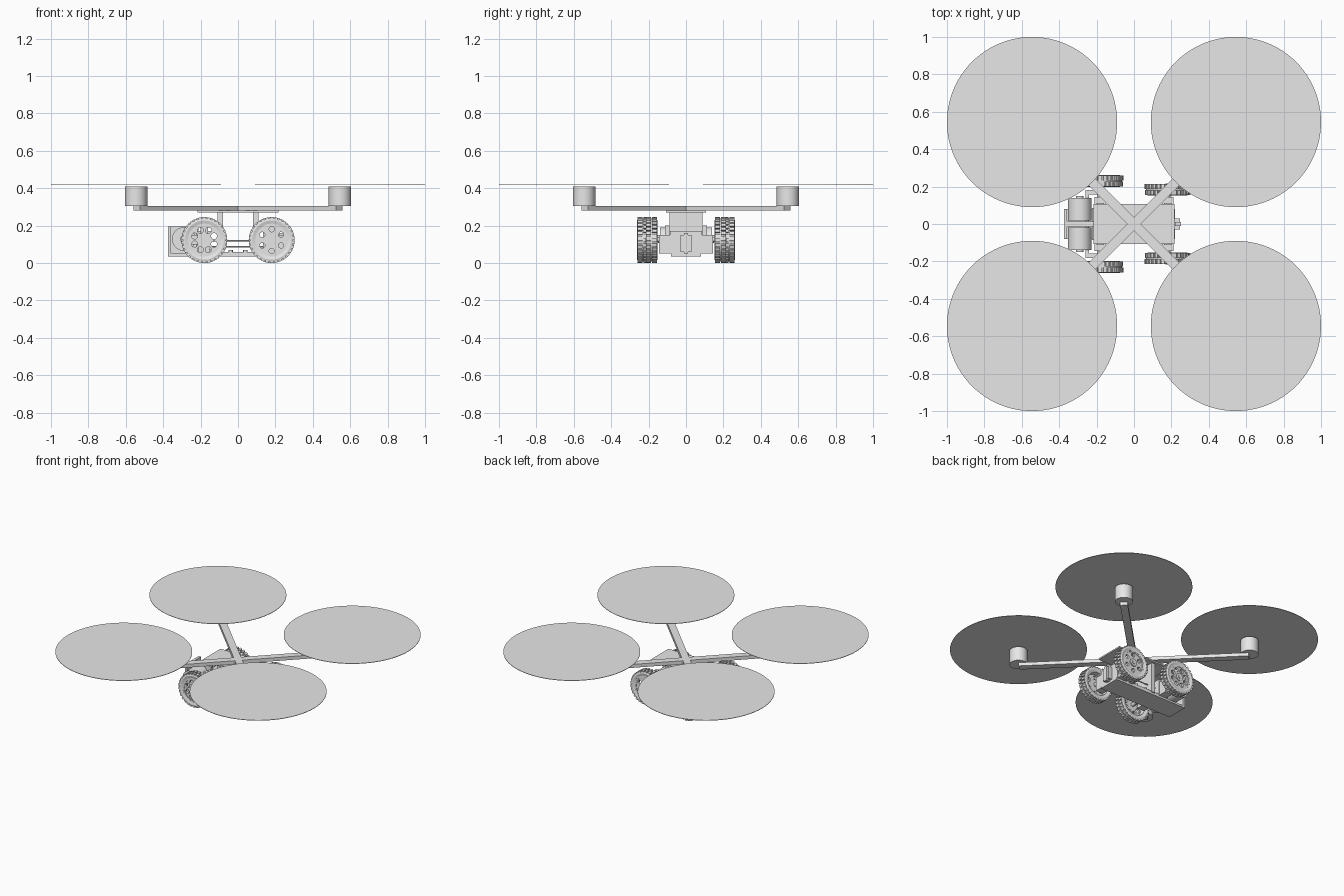
import bpy, bmesh
from math import pi, cos, sin
from mathutils import Matrix, Vector

cube = bpy.data.objects.get("Cube")
if cube:
    bpy.data.objects.remove(cube)

grey = bpy.data.materials.new("light grey")
grey.use_nodes = True
grey.diffuse_color = (0.8, 0.8, 0.8, 1)
grey.node_tree.nodes["Principled BSDF"].inputs["Base Color"].default_value = (0.8, 0.8, 0.8, 1)


def finish(name, bm, smooth=False):
    bmesh.ops.recalc_face_normals(bm, faces=bm.faces)
    mesh = bpy.data.meshes.new(name)
    bm.to_mesh(mesh)
    bm.free()
    mesh.materials.append(grey)
    ob = bpy.data.objects.new(name, mesh)
    bpy.context.collection.objects.link(ob)
    if smooth:
        bpy.ops.object.select_all(action='DESELECT')
        ob.select_set(True)
        bpy.context.view_layer.objects.active = ob
        bpy.ops.object.shade_smooth_by_angle()
    return ob


def add_box(bm, x0, x1, y0, y1, z0, z1, turn=Matrix()):
    place = Matrix.Translation(((x0 + x1) / 2, (y0 + y1) / 2, (z0 + z1) / 2))
    bmesh.ops.create_cube(bm, size=1, matrix=turn @ place @ Matrix.Diagonal((x1 - x0, y1 - y0, z1 - z0, 1)))


def box(name, *size, turn=Matrix()):
    bm = bmesh.new()
    add_box(bm, *size, turn=turn)
    return finish(name, bm)


def add_cyl(bm, centre, radius, length, axis='Z', sides=32):
    turn = Vector((axis == 'X', axis == 'Y', axis == 'Z')).to_track_quat('Z', 'Y').to_matrix().to_4x4()
    bmesh.ops.create_cone(bm, cap_ends=True, segments=sides, radius1=radius, radius2=radius,
                          depth=length, matrix=Matrix.Translation(centre) @ turn)


def cyl(name, *spec):
    bm = bmesh.new()
    add_cyl(bm, *spec)
    return finish(name, bm, True)


def lathe(bm, profile, sides=48):
    """Spin a closed (radius, y) outline around the y axis."""
    rings = [[bm.verts.new((r * cos(2 * pi * i / sides), y, r * sin(2 * pi * i / sides)))
              for r, y in profile] for i in range(sides)]
    n = len(profile)
    for i in range(sides):
        a, b = rings[i], rings[(i + 1) % sides]
        for j in range(n):
            k = (j + 1) % n
            bm.faces.new((a[j], a[k], b[k], b[j]))


# Rotor discs, motors and crossed arms
for sx, sy, where in ((1, -1, "front_left"), (-1, -1, "front_right"), (1, 1, "back_left"), (-1, 1, "back_right")):
    x, y = sx * 0.545, sy * 0.545
    cyl(where + "_rotor_disc", (x, y, 0.419), 0.455, 0.003, 'Z', 96)
    cyl(where + "_rotor_motor", (x, y, 0.356), 0.06, 0.104, 'Z', 48)
for name, angle in (("rising_arm", pi / 4), ("falling_arm", -pi / 4)):
    box(name, -0.767, 0.767, -0.025, 0.025, 0.28, 0.305, turn=Matrix.Rotation(angle, 4, 'Z'))

# Top plate on two upright panels
box("top_plate", -0.217, 0.217, -0.107, 0.107, 0.27, 0.28)
for s, name in ((-1, "right_upright"), (1, "left_upright")):
    box(name, s * 0.095 - 0.015, s * 0.095 + 0.015, -0.088, 0.088, 0.05, 0.27)

# Chassis floor, beams and knobs
box("chassis_floor", -0.37, 0.22, -0.08, 0.08, 0.036, 0.05)
for s in (-1, 1):
    box("side_rail", -0.22, 0.2, s * 0.07 - 0.01, s * 0.07 + 0.01, 0.05, 0.06)
    cyl("upper_rod", (0, s * 0.045, 0.12), 0.004, 0.4, 'X', 12)
    cyl("lower_rod", (0, s * 0.03, 0.086), 0.004, 0.4, 'X', 12)
    for x in (-0.04, 0.04):
        cyl("floor_knob", (x, s * 0.07, 0.064), 0.012, 0.012, 'Z', 16)
box("rear_bumper", 0.19, 0.245, -0.03, 0.03, 0.06, 0.15)
box("bumper_latch", 0.22, 0.25, -0.012, 0.012, 0.05, 0.16)

# Gearboxes, axles and steering knuckles
for x, half, name in ((-0.18, 0.2, "steering"), (0.18, 0.155, "drive")):
    box(name + "_gearbox", x - 0.045, x + 0.035, -0.085, 0.085, 0.05, 0.17)
    cyl(name + "_axle", (x, 0, 0.125), 0.014, 2 * half + 0.06, 'Y', 20)
    for s in (-1, 1):
        box(name + "_side_housing", x - 0.03, x + 0.03, s * 0.115 - 0.03, s * 0.115 + 0.03, 0.05, 0.15)
        box(name + "_mount", x - 0.02, x + 0.02, s * 0.1 - 0.012, s * 0.1 + 0.012, 0.15, 0.2)
for s in (-1, 1):
    box("steering_knuckle", -0.26, -0.16, s * 0.17 - 0.012, s * 0.17 + 0.012, 0.1, 0.15)
box("steering_tie_bar", -0.258, -0.24, -0.17, 0.17, 0.14, 0.15)

# Twin drive motors with their end mount
for s in (-1, 1):
    cyl("drive_motor", (-0.29, s * 0.078, 0.128), 0.063, 0.12, 'Y', 40)
    cyl("motor_cap", (-0.29, s * 0.143, 0.128), 0.02, 0.012, 'Y', 24)
box("motor_spine", -0.375, -0.21, -0.013, 0.013, 0.05, 0.195)
box("motor_end_plate", -0.375, -0.357, -0.08, 0.08, 0.036, 0.195)


# Wheels: one tyre shared, two hub patterns
def make_tyre():
    bm = bmesh.new()
    lathe(bm, [(0.088, -0.026), (0.105, -0.031), (0.115, -0.028), (0.115, 0.028), (0.105, 0.031), (0.088, 0.026)])
    count = 30
    for i in range(count):
        for y0, y1, shift in ((-0.029, -0.003, 0), (0.003, 0.029, 0.5)):
            turn = Matrix.Rotation(2 * pi * (i + shift) / count, 4, 'Y')
            add_box(bm, -0.0085, 0.0085, y0, y1, 0.11, 0.1225, turn=turn)
    return finish("tyre", bm, True)


def make_hub(name, holes, hole_radius, ring):
    cutter_bm = bmesh.new()
    for i in range(holes):
        a = 2 * pi * (i + 0.5) / holes
        add_cyl(cutter_bm, (ring * cos(a), 0, ring * sin(a)), hole_radius, 0.2, 'Y', 20)
    cutter = finish("hole_cutter", cutter_bm)
    cutter.hide_render = True
    bm = bmesh.new()
    add_cyl(bm, (0, -0.014, 0), 0.09, 0.016, 'Y', 48)
    hub = finish(name, bm, True)
    mod = hub.modifiers.new("holes", 'BOOLEAN')
    mod.operation, mod.object = 'DIFFERENCE', cutter
    bpy.ops.object.modifier_apply(modifier=mod.name)
    bpy.data.objects.remove(cutter)
    return hub


def make_boss():
    bm = bmesh.new()
    add_cyl(bm, (0, -0.018, 0), 0.028, 0.022, 'Y', 24)
    add_cyl(bm, (0, -0.026, 0), 0.014, 0.014, 'Y', 6)
    lathe(bm, [(0.078, -0.025), (0.09, -0.025), (0.09, 0.026), (0.084, 0.026), (0.078, -0.01)])
    return finish("wheel_rim_and_boss", bm, True)


tyre, boss = make_tyre(), make_boss()
hubs = {-1: make_hub("eight_hole_hub", 8, 0.016, 0.056), 1: make_hub("six_hole_hub", 6, 0.014, 0.058)}
for end, y in ((-1, 0.23), (1, 0.184)):
    for side in (-1, 1):
        for part in (tyre, boss, hubs[end]):
            copy = part.copy()
            copy.name = "wheel_" + part.name
            copy.location = (end * 0.18, side * y, 0.1225)
            copy.rotation_euler.z = pi if side > 0 else 0
            bpy.context.collection.objects.link(copy)
for part in (tyre, boss, *hubs.values()):
    bpy.data.objects.remove(part)
